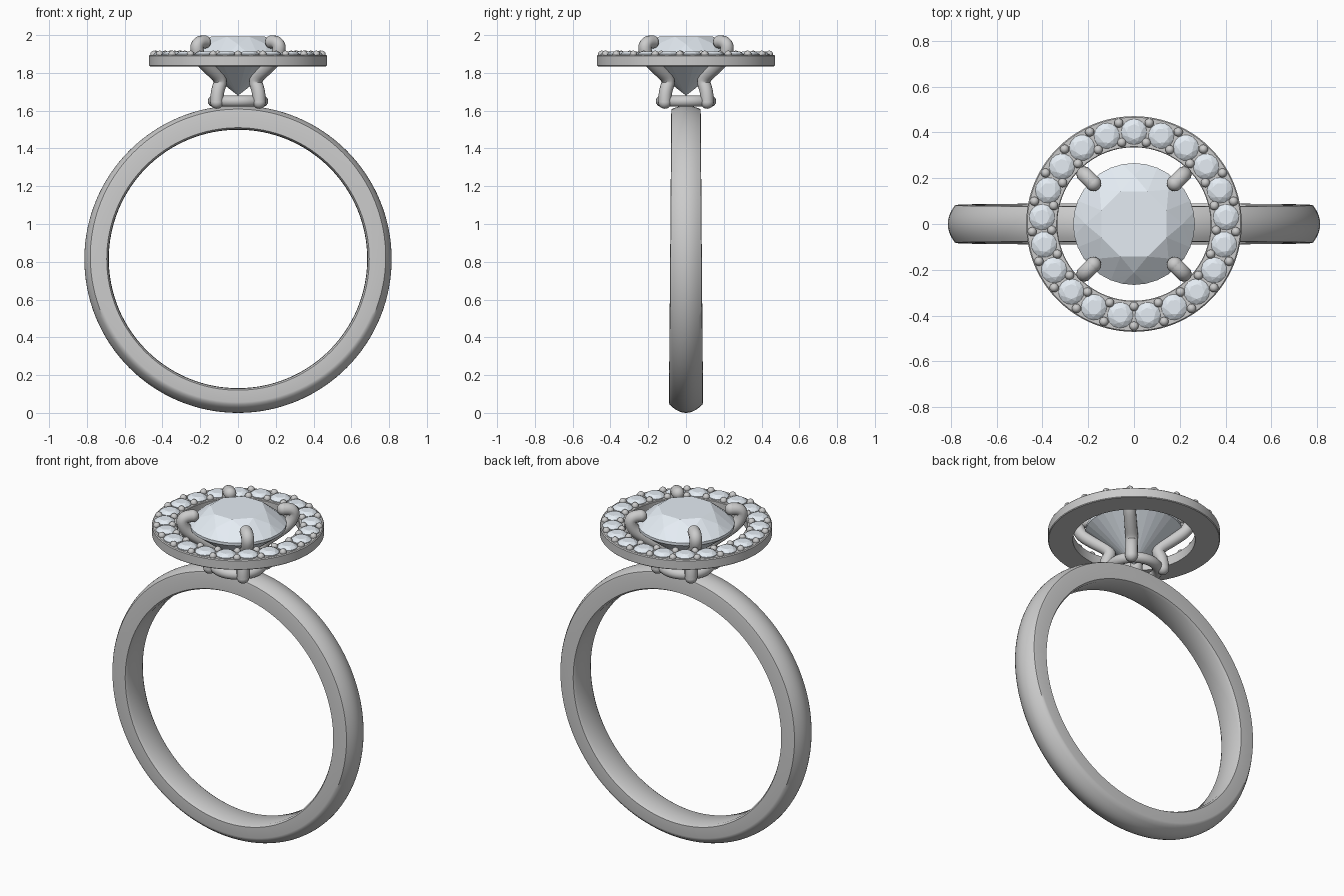
import bpy, bmesh, math
from mathutils import Vector

if "Cube" in bpy.data.objects:
    bpy.data.objects.remove(bpy.data.objects["Cube"])

GEM = bpy.data.materials.new("gem")
GEM.diffuse_color = (0.78, 0.84, 0.90, 1)
GEM.use_nodes = True
GEM.node_tree.nodes["Principled BSDF"].inputs["Base Color"].default_value = GEM.diffuse_color


def add(name, bm, smooth=None, mat=None):
    bmesh.ops.recalc_face_normals(bm, faces=bm.faces[:])
    me = bpy.data.meshes.new(name)
    bm.to_mesh(me)
    bm.free()
    ob = bpy.data.objects.new(name, me)
    bpy.context.collection.objects.link(ob)
    if mat:
        me.materials.append(mat)
    if smooth:
        bpy.ops.object.select_all(action='DESELECT')
        bpy.context.view_layer.objects.active = ob
        ob.select_set(True)
        bpy.ops.object.shade_smooth_by_angle(angle=math.radians(smooth))
    return ob


def ring_mesh(n, section):
    """Closed ring: section(angle) gives the loop of points at that angle."""
    bm = bmesh.new()
    loops = [[bm.verts.new(p) for p in section(2 * math.pi * i / n)] for i in range(n)]
    m = len(loops[0])
    for i in range(n):
        a, b = loops[i], loops[(i + 1) % n]
        for j in range(m):
            k = (j + 1) % m
            bm.faces.new((a[j], a[k], b[k], b[j]))
    return bm


def polar(r, a, z):
    return Vector((r * math.cos(a), r * math.sin(a), z))


# band: domed outside, slightly narrower and flatter at the top
def band_section(a):
    t = (1 + math.sin(a)) / 2
    w = 0.09 - 0.012 * t
    edge, crest = 0.768 + 0.024 * t, 0.815 - 0.003 * t
    prof = [(0.695, -w), (edge - 0.01, -w)]
    for i in range(11):
        u = -0.97 + 1.94 * i / 10
        prof.append((edge + (crest - edge) * (1 - u * u), u * w))
    prof += [(edge - 0.01, w), (0.695, w), (0.686, w - 0.015), (0.684, 0), (0.686, 0.015 - w)]
    return [(r * math.cos(a), y, 0.815 + r * math.sin(a)) for r, y in prof]


add("band", ring_mesh(128, band_section), 40)

# halo plate
HALO = [(0.335, 1.835), (0.467, 1.835), (0.471, 1.839), (0.471, 1.890),
        (0.466, 1.895), (0.338, 1.895), (0.335, 1.892)]
add("halo_plate", ring_mesh(96, lambda a: [polar(r, a, z) for r, z in HALO]), 30)

# round wire under the head
add("base_ring", ring_mesh(48, lambda a: [
    polar(0.13 + 0.03 * math.cos(b), a, 1.65 + 0.03 * math.sin(b))
    for b in [2 * math.pi * k / 14 for k in range(14)]]), 60)


# brilliant-cut stone: table, crown, girdle and pavilion as a convex hull
def brilliant(bm, centre, r, z_table, z_crown, z_girdle, z_low, z_culet, sides, turn=0.0):
    s = math.pi * 2 / 8
    pts = [polar(0.58 * r, turn + s * i, z_table) for i in range(8)]
    pts += [polar(0.80 * r, turn + s * (i + 0.5), z_crown) for i in range(8)]
    for z in (z_girdle, z_low):
        pts += [polar(r, turn + 2 * math.pi * i / sides, z) for i in range(sides)]
    pts.append(Vector((0, 0, z_culet)))
    vs = [bm.verts.new(p + centre) for p in pts]
    res = bmesh.ops.convex_hull(bm, input=vs)
    loose = [v for v in vs if v.is_valid and not v.link_faces]
    bmesh.ops.delete(bm, geom=loose, context='VERTS')


bm = bmesh.new()
brilliant(bm, Vector((0, 0, 0)), 0.266, 1.992, 1.952, 1.902, 1.886, 1.68, 32, math.pi / 8)
add("centre_stone", bm, mat=GEM)

# halo stones and the beads between them
N, step = 21, 2 * math.pi / 21
stones, beads = bmesh.new(), bmesh.new()
for i in range(N):
    a = math.pi / 2 + i * step
    brilliant(stones, polar(0.403, a, 0), 0.056, 1.914, 1.908, 1.899, 1.893, 1.85, 16, a)
    for r in (0.360, 0.446):
        s = bmesh.ops.create_uvsphere(beads, u_segments=14, v_segments=8, radius=0.02)
        bmesh.ops.translate(beads, verts=s["verts"], vec=polar(r, a + step / 2, 1.898))
add("halo_stones", stones, mat=GEM)
add("halo_beads", beads, 60)

# claws: bent wires with rounded ends, path given as (x = y offset, z)
PATH = [(0.112, 1.645), (0.112, 1.70), (0.085, 1.765), (0.155, 1.825),
        (0.212, 1.885), (0.222, 1.966), (0.178, 1.964)]
R = 0.035
for q in range(4):
    a = math.pi / 4 + q * math.pi / 2
    pts = [polar(x * math.sqrt(2), a, z) for x, z in PATH]
    cu = bpy.data.curves.new("claw_%d" % (q + 1), 'CURVE')
    cu.dimensions = '3D'
    cu.bevel_depth = R
    cu.bevel_resolution = 4
    sp = cu.splines.new('NURBS')
    sp.points.add(len(pts) - 1)
    for p, co in zip(sp.points, pts):
        p.co = (*co, 1)
    sp.order_u = 3
    sp.use_endpoint_u = True
    sp.resolution_u = 6
    ob = bpy.data.objects.new(cu.name, cu)
    bpy.context.collection.objects.link(ob)
    bpy.ops.object.select_all(action='DESELECT')
    bpy.context.view_layer.objects.active = ob
    ob.select_set(True)
    bpy.ops.object.convert(target='MESH')
    bpy.ops.object.shade_smooth()
    ends = bmesh.new()
    for p in (pts[0], pts[-1]):
        s = bmesh.ops.create_uvsphere(ends, u_segments=16, v_segments=10, radius=R)
        bmesh.ops.translate(ends, verts=s["verts"], vec=p)
    add("claw_ends_%d" % (q + 1), ends, 60)
